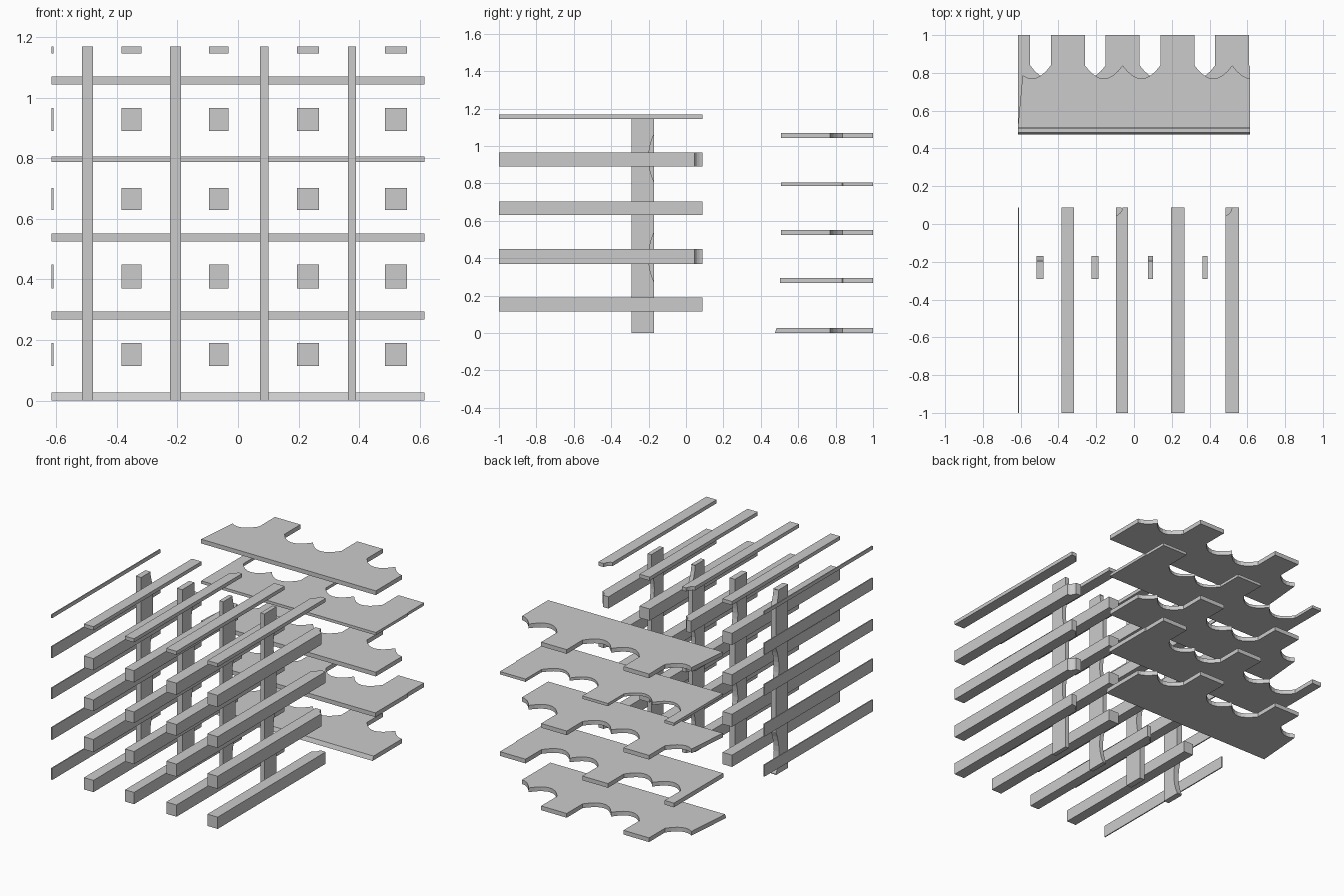
import bpy, bmesh

if "Cube" in bpy.data.objects:
    bpy.data.objects.remove(bpy.data.objects["Cube"])

W = 0.615          # half width of the block
P = 0.58           # full repeat along x
TOP = 1.168


def prism(name, outline, place, lo, hi, lean=0.0):
    """Extrude a 2D outline from lo to hi; place maps (a, b, h) to xyz."""
    bm = bmesh.new()
    low = [bm.verts.new(place(a, b, lo)) for a, b in outline]
    high = [bm.verts.new(place(a, b, hi)) for a, b in outline]
    n = len(outline)
    bm.faces.new(low[::-1])
    bm.faces.new(high)
    for i in range(n):
        j = (i + 1) % n
        bm.faces.new((low[i], low[j], high[j], high[i]))
    for v in low[:2]:
        v.co.y -= lean
    bmesh.ops.recalc_face_normals(bm, faces=bm.faces)
    me = bpy.data.meshes.new(name)
    bm.to_mesh(me)
    bm.free()
    ob = bpy.data.objects.new(name, me)
    bpy.context.collection.objects.link(ob)
    return ob


def flat(a, b, h):      # outline in xy, extruded up
    return (a, b, h)


def side(a, b, h):      # outline in yz, extruded along x
    return (h, a, b)


def back_edge(centre):
    """Scalloped rear outline: pairs of arcs between straight tongues, right to left."""
    pts = []
    for k in range(-2, 3):
        c = centre + k * P
        pts.append((c - 0.2, 1.0))
        for m in (c - 0.1, c + 0.1):
            for i in range(9):
                u = -1 + i / 4
                if m > c and i == 0:
                    continue
                pts.append((m + 0.1 * u, 0.77 + 0.07 * u * u))
        pts.append((c + 0.2, 1.0))
    inside = []
    for (x0, y0), (x1, y1) in zip(pts, pts[1:]):
        for edge in (-W, W):
            if x0 < edge < x1:
                inside.append((edge, y0 + (y1 - y0) * (edge - x0) / (x1 - x0)))
        if -W < x1 < W:
            inside.append((x1, y1))
    return inside[::-1]


# scalloped shelves, alternate ones shifted by half a repeat
shelves = [(0.0, 0.027, 0.485), (0.268, 0.295, 0.503), (0.525, 0.552, 0.508),
           (0.787, 0.805, 0.508), (1.043, 1.07, 0.508)]
for i, (z0, z1, front) in enumerate(shelves):
    outline = [(-W, front), (W, front)] + back_edge(-0.06 if i % 2 == 0 else 0.23)
    prism(f"shelf_{i + 1}", outline, flat, z0, z1, 0.01 if i == 0 else 0)

# long bars running front to back, some with a rounded notch at the rear corner
rows = [(0.115, 0.19), (0.37, 0.45), (0.63, 0.702), (0.89, 0.965), (1.145, TOP)]
cols = [(-0.385, -0.318), (-0.095, -0.032), (0.195, 0.267), (0.485, 0.557)]
for r, (z0, z1) in enumerate(rows):
    prism(f"edge_bar_{r + 1}", [(-W, -1), (-0.608, -1), (-0.608, 0.087), (-W, 0.087)],
          flat, z0, z1)
    for c, (x0, x1) in enumerate(cols):
        notch = [(0, 0.045), (0.012, 0.05), (0.023, 0.06), (0.03, 0.072), (0.034, 0.087)]
        right = [(x1 - a, b) for a, b in notch]
        left = [(x0 + a, b) for a, b in notch[::-1]]
        cut_right = r % 2 == 1 and c % 2 == 1
        cut_left = r % 2 == 0 and c % 2 == 1
        outline = [(x0, -1), (x1, -1)]
        outline += right if cut_right else [(x1, 0.087)]
        outline += left if cut_left else [(x0, 0.087)]
        prism(f"bar_{r + 1}_{c + 1}", outline, flat, z0, z1)

# upright posts with shallow alternating hollows on the rear edge
levels = [0.005, 0.27, 0.54, 0.805, 1.065, 1.33]
posts = [(-0.515, -0.478), (-0.225, -0.188), (0.073, 0.1), (0.363, 0.39)]
for p, (x0, x1) in enumerate(posts):
    outline = [(-0.292, 0.0), (-0.17 if p % 2 else -0.172, 0.0)]
    for k, (a, b) in enumerate(zip(levels, levels[1:])):
        hollow = k % 2 == p % 2
        for i in range(9):
            u = i / 8
            z = a + (b - a) * u
            if z < TOP and (hollow or i == 0):
                depth = 0.03 * (1 - (2 * u - 1) ** 2) if hollow else 0
                outline.append((-0.17 - depth, z))
    outline += [(-0.17 if p % 2 else -0.195, TOP), (-0.292, TOP)]
    prism(f"post_{p + 1}", outline, side, x0, x1)
